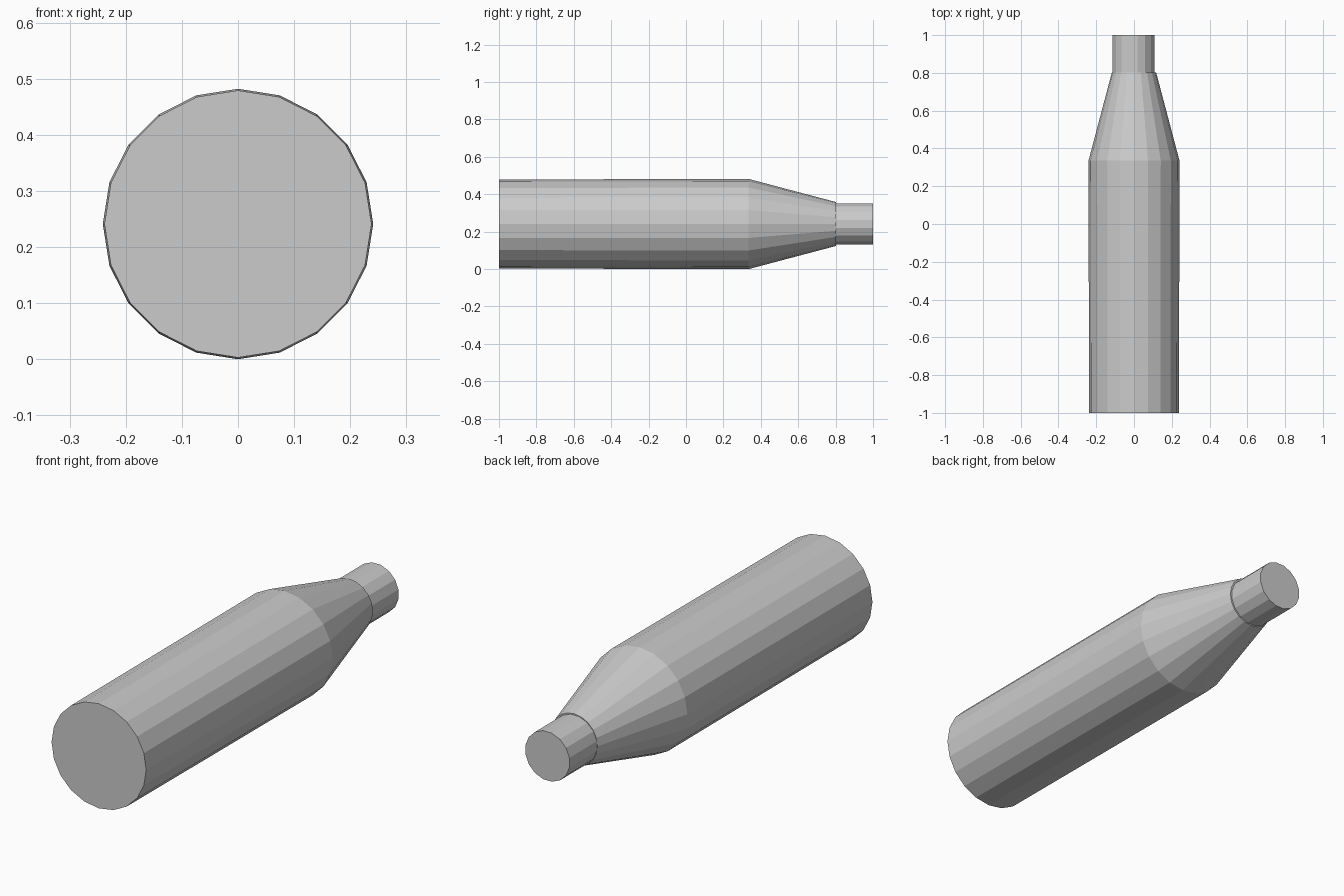
import bpy, bmesh
from math import sin, cos, pi

if "Cube" in bpy.data.objects:
    bpy.data.objects.remove(bpy.data.objects["Cube"])

CENTRE_Z = 0.241


def lathe_y(name, profile, sides, turn=0.0, x=0.0, cap_start=False, cap_end=False):
    """Revolve (radius, y) points about an axis parallel to y."""
    bm = bmesh.new()
    rings = []
    for r, y in profile:
        rings.append([bm.verts.new((x + r * cos(turn + 2 * pi * i / sides), y,
                                    CENTRE_Z + r * sin(turn + 2 * pi * i / sides)))
                      for i in range(sides)])
    for a, b in zip(rings, rings[1:]):
        for i in range(sides):
            j = (i + 1) % sides
            bm.faces.new((a[i], b[i], b[j], a[j]))
    if cap_start:
        bm.faces.new(rings[0])
    if cap_end:
        bm.faces.new(rings[-1][::-1])
    bmesh.ops.recalc_face_normals(bm, faces=bm.faces)
    mesh = bpy.data.meshes.new(name)
    bm.to_mesh(mesh)
    bm.free()
    obj = bpy.data.objects.new(name, mesh)
    bpy.context.collection.objects.link(obj)
    return obj


# Long body with tapering shoulder and a tiny lip where the neck enters
lathe_y("bottle_body",
        [(0.238, -1.0), (0.241, 0.335), (0.117, 0.803), (0.106, 0.803)],
        20, cap_start=True)

# Straight neck with flat end
lathe_y("bottle_neck", [(0.1125, 0.80), (0.1125, 1.0)], 16,
        turn=pi / 16, x=-0.003, cap_end=True)
